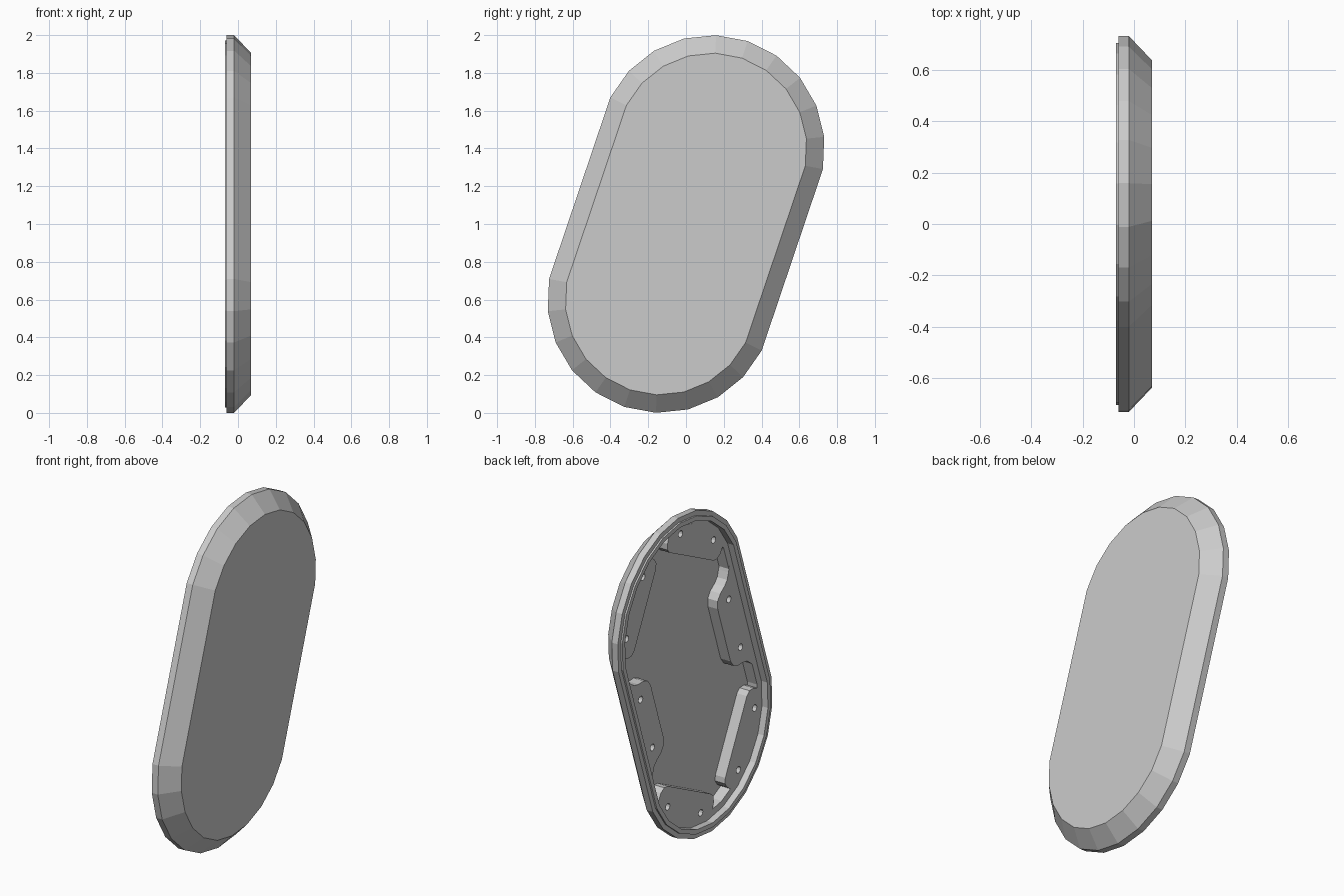
import bpy, bmesh, math
from mathutils import Vector

if "Cube" in bpy.data.objects:
    bpy.data.objects.remove(bpy.data.objects["Cube"])

TILT = math.radians(18.65)   # lean of the long axis
D = 0.422                    # distance from middle to each end centre
FLOOR, PAD_TOP = 0.035, -0.031


def place(x, n, t):
    """Plate coordinates (across n, along t) to world."""
    c, s = math.cos(TILT), math.sin(TILT)
    return Vector((x, n * c + t * s, 1 + t * c - n * s))


def make_object(name, bm):
    bmesh.ops.recalc_face_normals(bm, faces=bm.faces)
    me = bpy.data.meshes.new(name)
    bm.to_mesh(me)
    bm.free()
    ob = bpy.data.objects.new(name, me)
    bpy.context.collection.objects.link(ob)
    return ob


def stadium(r):
    """22-sided circle with two opposite sides stretched."""
    step = 2 * math.pi / 22
    pts = []
    for end in (1, -1):
        for k in range(11):
            a = step * (k + 0.5)
            pts.append((end * r * math.cos(a), end * (D + r * math.sin(a))))
    return pts


def prism(bm, pts, x0, x1):
    lo = [bm.verts.new(place(x0, *p)) for p in pts]
    hi = [bm.verts.new(place(x1, *p)) for p in pts]
    bm.faces.new(lo)
    bm.faces.new(hi)
    for i in range(len(pts)):
        j = (i + 1) % len(pts)
        bm.faces.new((lo[i], lo[j], hi[j], hi[i]))


# Plate: bevelled face, rim, raised lip, ledge and pocket
bm = bmesh.new()
section = [(0.505, 0.07), (0.60, -0.02), (0.60, -0.06), (0.572, -0.06),
           (0.572, -0.07), (0.545, -0.07), (0.545, -0.03),
           (0.505, -0.03), (0.505, FLOOR)]
rings = [[bm.verts.new(place(x, *p)) for p in stadium(r)] for r, x in section]
for a, b in zip(rings, rings[1:]):
    for i in range(22):
        j = (i + 1) % 22
        bm.faces.new((a[i], a[j], b[j], b[i]))
bm.faces.new(rings[0])
bm.faces.new(rings[-1])
make_object("cover_plate", bm)

# Screw pads: half outlines as (sideways, outward)
side_half = [(0.19, 0.335), (0.235, 0.35), (0.262, 0.385), (0.275, 0.43),
             (0.295, 0.465), (0.33, 0.49), (0.37, 0.515)]
corner_half = [(0.23, 0.33), (0.262, 0.342), (0.28, 0.375), (0.285, 0.43)]
for k in range(8):
    a = math.radians(33.5 * (1 - k / 8))
    corner_half.append((0.515 * math.sin(a), 0.515 * math.cos(a)))


def add_pad(name, origin_t, angle, half):
    dn, dt = math.cos(angle), math.sin(angle)

    def local(s, d):
        return (d * dn - s * dt, origin_t + d * dt + s * dn)

    outline = half + [(-s, d) for s, d in reversed(half)]
    bm = bmesh.new()
    prism(bm, [local(*p) for p in outline], FLOOR + 0.003, PAD_TOP)
    pad = make_object(name, bm)
    # Two blind screw holes
    bm = bmesh.new()
    for s in (-0.174, 0.174):
        circle = [(s + 0.02 * math.cos(i * math.pi / 6),
                   0.441 + 0.02 * math.sin(i * math.pi / 6)) for i in range(12)]
        prism(bm, [local(*p) for p in circle], 0.01, -0.1)
    cutter = make_object(name + "_hole_cutter", bm)
    cutter.hide_render = True
    cutter.hide_set(True)
    mod = pad.modifiers.new("holes", 'BOOLEAN')
    mod.operation = 'DIFFERENCE'
    mod.solver = 'EXACT'
    mod.object = cutter
    bpy.context.view_layer.objects.active = pad
    bpy.ops.object.modifier_apply(modifier=mod.name)
    bpy.data.objects.remove(cutter)


for i, deg in enumerate((0, 180)):
    add_pad(f"side_pad_{i + 1}", 0, math.radians(deg), side_half)
for i, deg in enumerate((45, 135, 225, 315)):
    add_pad(f"corner_pad_{i + 1}", D if deg < 180 else -D,
            math.radians(deg), corner_half)
